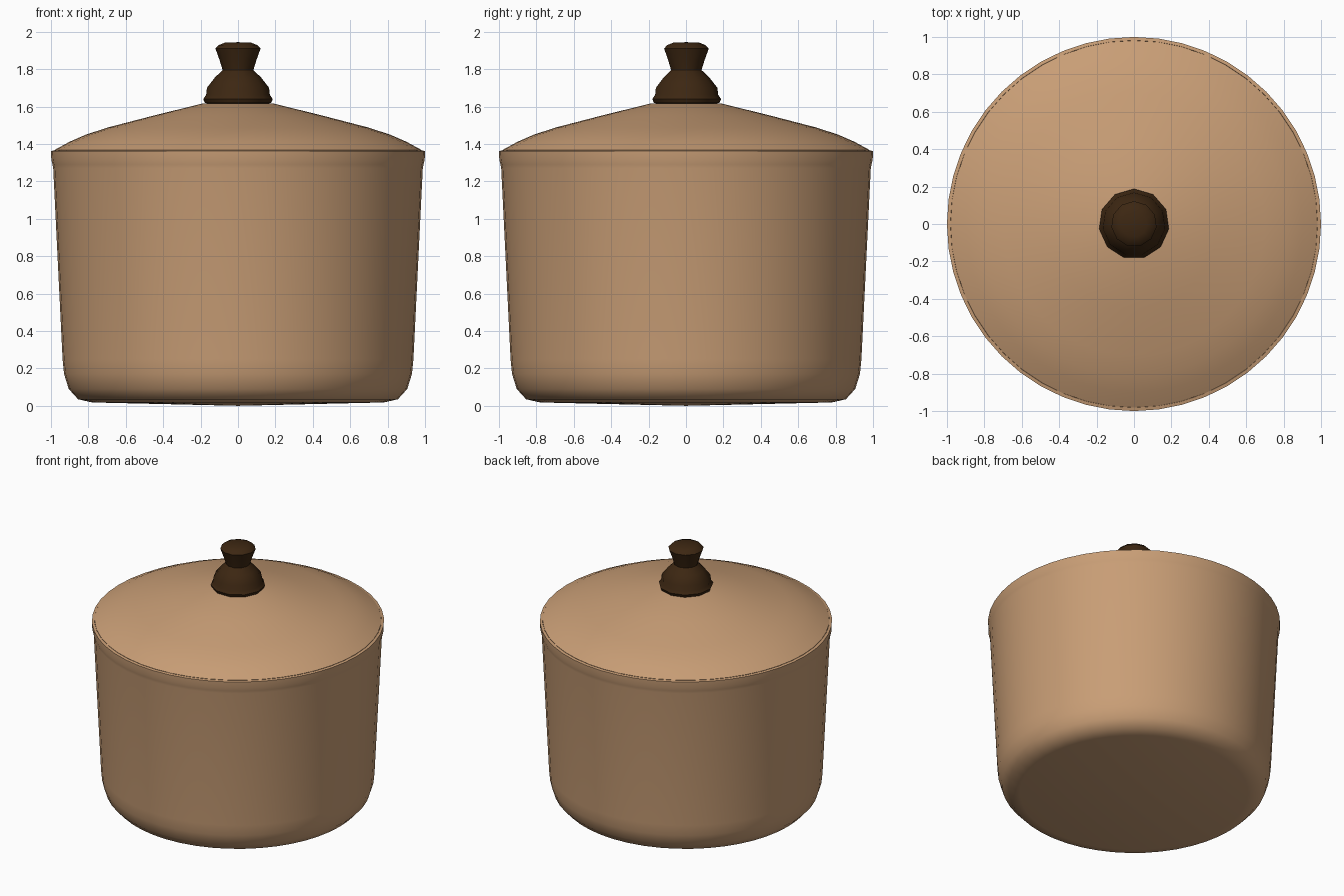
import bpy, bmesh, math

if "Cube" in bpy.data.objects:
    bpy.data.objects.remove(bpy.data.objects["Cube"])


def material(name, rgb):
    m = bpy.data.materials.new(name)
    m.diffuse_color = (*rgb, 1.0)
    m.use_nodes = True
    m.node_tree.nodes["Principled BSDF"].inputs["Base Color"].default_value = m.diffuse_color
    return m


def lathe(name, profile, sides, mat, angle, turn=0.0):
    """Revolve an (r, z) profile around z; r = 0 ends close to a point."""
    bm = bmesh.new()
    rings = []
    for r, z in profile:
        if r == 0:
            rings.append([bm.verts.new((0, 0, z))] * sides)
        else:
            rings.append([bm.verts.new((r * math.cos(turn + math.tau * i / sides),
                                        r * math.sin(turn + math.tau * i / sides), z))
                          for i in range(sides)])
    for a, b in zip(rings, rings[1:]):
        for i in range(sides):
            j = (i + 1) % sides
            bm.faces.new(dict.fromkeys((a[i], a[j], b[j], b[i])))
    bmesh.ops.recalc_face_normals(bm, faces=bm.faces)
    mesh = bpy.data.meshes.new(name)
    bm.to_mesh(mesh)
    bm.free()
    mesh.materials.append(mat)
    ob = bpy.data.objects.new(name, mesh)
    bpy.context.collection.objects.link(ob)
    bpy.ops.object.select_all(action='DESELECT')
    ob.select_set(True)
    bpy.context.view_layer.objects.active = ob
    bpy.ops.object.shade_smooth_by_angle(angle=math.radians(angle))
    return ob


tan = material("tan_enamel", (0.58, 0.34, 0.18))
dark = material("dark_wood", (0.046, 0.020, 0.006))

# pot: rounded base, slightly flared wall, rim bead, hollow inside
lathe("pot_body", [
    (0, 0.0), (0.78, 0.018), (0.855, 0.035), (0.905, 0.09), (0.93, 0.17),
    (0.938, 0.25), (0.988, 1.27), (0.992, 1.29), (0.998, 1.315), (1.0, 1.362),
    (0.982, 1.366), (0.972, 1.30), (0.91, 0.20), (0.80, 0.06), (0, 0.05)],
    48, tan, 50)

# lid: shallow cone with a steeper shoulder, resting inside the rim
lathe("lid", [
    (0, 1.32), (0.975, 1.34), (0.981, 1.368), (0.90, 1.412), (0.815, 1.449),
    (0.70, 1.487), (0.45, 1.552), (0.19, 1.616), (0, 1.625)],
    48, tan, 50)

# knob: flared foot, narrow neck, wider cap
lathe("lid_knob", [
    (0, 1.61), (0.178, 1.618), (0.188, 1.64), (0.172, 1.662), (0.168, 1.70),
    (0.125, 1.755), (0.083, 1.795), (0.10, 1.85), (0.122, 1.91),
    (0.105, 1.928), (0.07, 1.942), (0, 1.944)],
    11, dark, 50, math.pi / 2)
